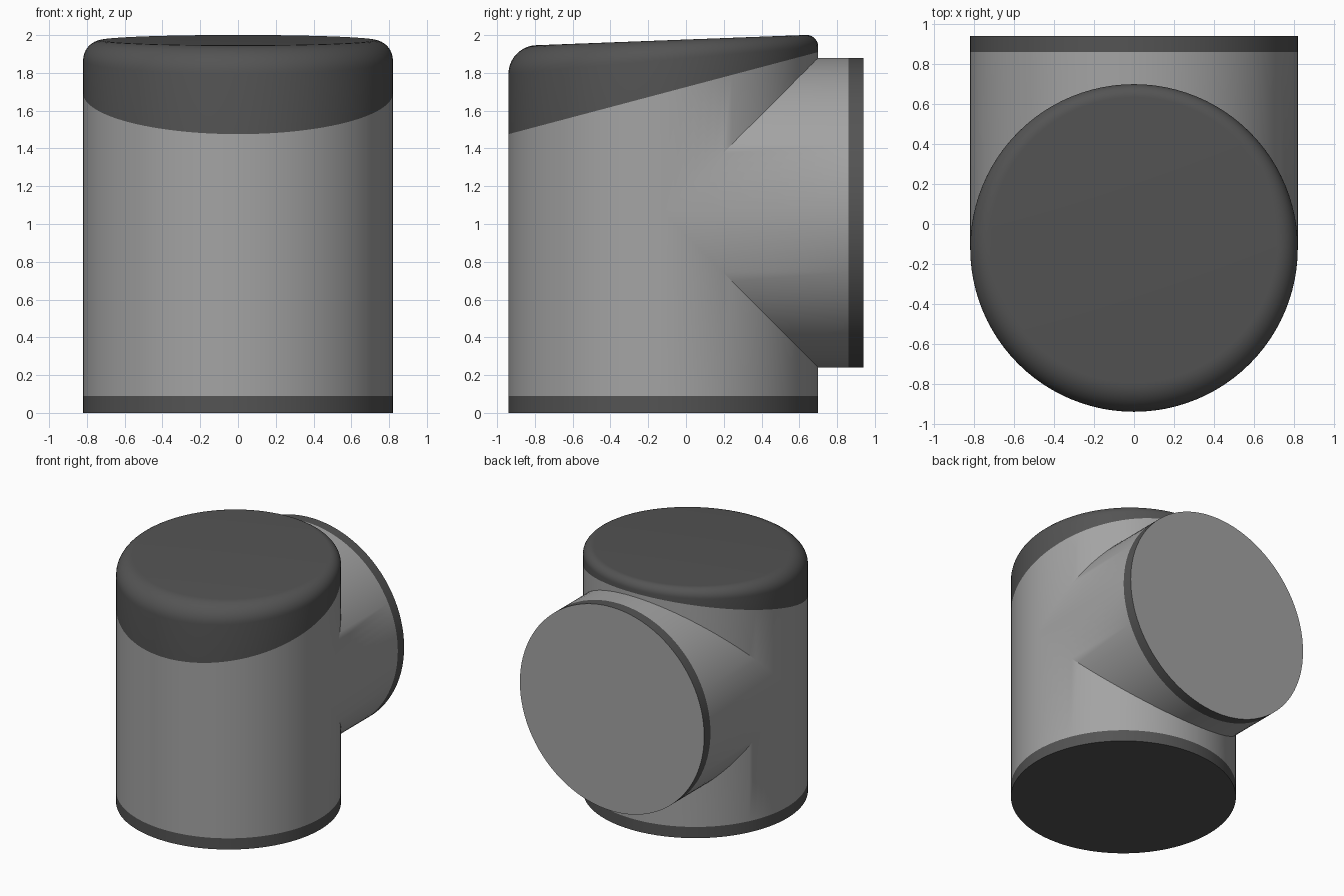
import bpy, bmesh
from math import sin, cos, pi, radians

cube = bpy.data.objects.get("Cube")
if cube:
    bpy.data.objects.remove(cube)

R = 0.82          # radius shared by body and branch
CY = -0.12        # body axis, y
AXIS_Z = 1.06     # branch axis, z
BACK = 0.94       # branch end, y
SEGS = 96
ANGLES = [2 * pi * i / SEGS for i in range(SEGS)]


def material(name, value):
    m = bpy.data.materials.new(name)
    m.use_nodes = True
    colour = (value, value, value, 1)
    m.diffuse_color = colour
    m.node_tree.nodes["Principled BSDF"].inputs["Base Color"].default_value = colour
    return m


LIGHT, DARK = 0, 1
materials = [material("light grey", 0.37), material("dark grey", 0.088)]
bm = bmesh.new()


def ring(point):
    return [bm.verts.new(point(a)) for a in ANGLES]


def bridge(a, b, mat, keep=lambda angle: True):
    for i in range(SEGS):
        j = (i + 1) % SEGS
        if keep(ANGLES[i] + pi / SEGS):
            bm.faces.new((a[i], a[j], b[j], b[i])).material_index = mat


def cap(r, mat):
    bm.faces.new(r).material_index = mat


def wall(height):
    """Ring on the body wall whose height depends on the angle."""
    return ring(lambda a: (R * cos(a), CY + R * sin(a), height(a)))


def rounded_lid(t):
    """Ring on the lid edge: slanted top, rounding wider at the front."""
    def point(a):
        fillet = 0.105 - 0.04 * sin(a)
        r = R - fillet * (1 - cos(t))
        y = CY + r * sin(a)
        top = 1.972 + 0.038 * (y - CY)
        return (r * cos(a), y, top - fillet * (1 - sin(t)))
    return ring(point)


def reach(a):
    """How far the branch opening extends above and below its axis."""
    return R * max(0, sin(a))


# Body: dark foot, light wall with an open saddle at the back
foot = wall(lambda a: 0)
foot_top = wall(lambda a: 0.09)
seam_low = wall(lambda a: AXIS_Z - reach(a))
seam_high = wall(lambda a: AXIS_Z + reach(a))
lid_base = wall(lambda a: 1.693 + 0.265 * R * sin(a))
cap(foot[::-1], DARK)
bridge(foot, foot_top, DARK)
bridge(foot_top, seam_low, LIGHT)
bridge(seam_high, lid_base, LIGHT)

# Lid: slanted dark cap with a rounded rim
previous = lid_base
for k in range(11):
    current = rounded_lid(k / 10 * pi / 2)
    bridge(previous, current, DARK)
    previous = current
cap(previous, DARK)


# Branch: starts on the saddle seam and ends in a dark rim
def branch(y):
    return ring(lambda a: (R * cos(a), y(a), AXIS_Z + R * sin(a)))


saddle = branch(lambda a: CY + R * abs(sin(a)))
rim = branch(lambda a: 0.86)
end = branch(lambda a: BACK)
bridge(saddle, rim, LIGHT)
bridge(rim, end, DARK)
cap(end, LIGHT)

# Weld the seams into one closed skin
bmesh.ops.remove_doubles(bm, verts=bm.verts, dist=0.0002)
bmesh.ops.recalc_face_normals(bm, faces=bm.faces)
mesh = bpy.data.meshes.new("pipe_tee")
bm.to_mesh(mesh)
bm.free()
for m in materials:
    mesh.materials.append(m)
tee = bpy.data.objects.new("pipe_tee", mesh)
bpy.context.collection.objects.link(tee)

bpy.ops.object.select_all(action="DESELECT")
tee.select_set(True)
bpy.context.view_layer.objects.active = tee
bpy.ops.object.shade_smooth_by_angle(angle=radians(30))
